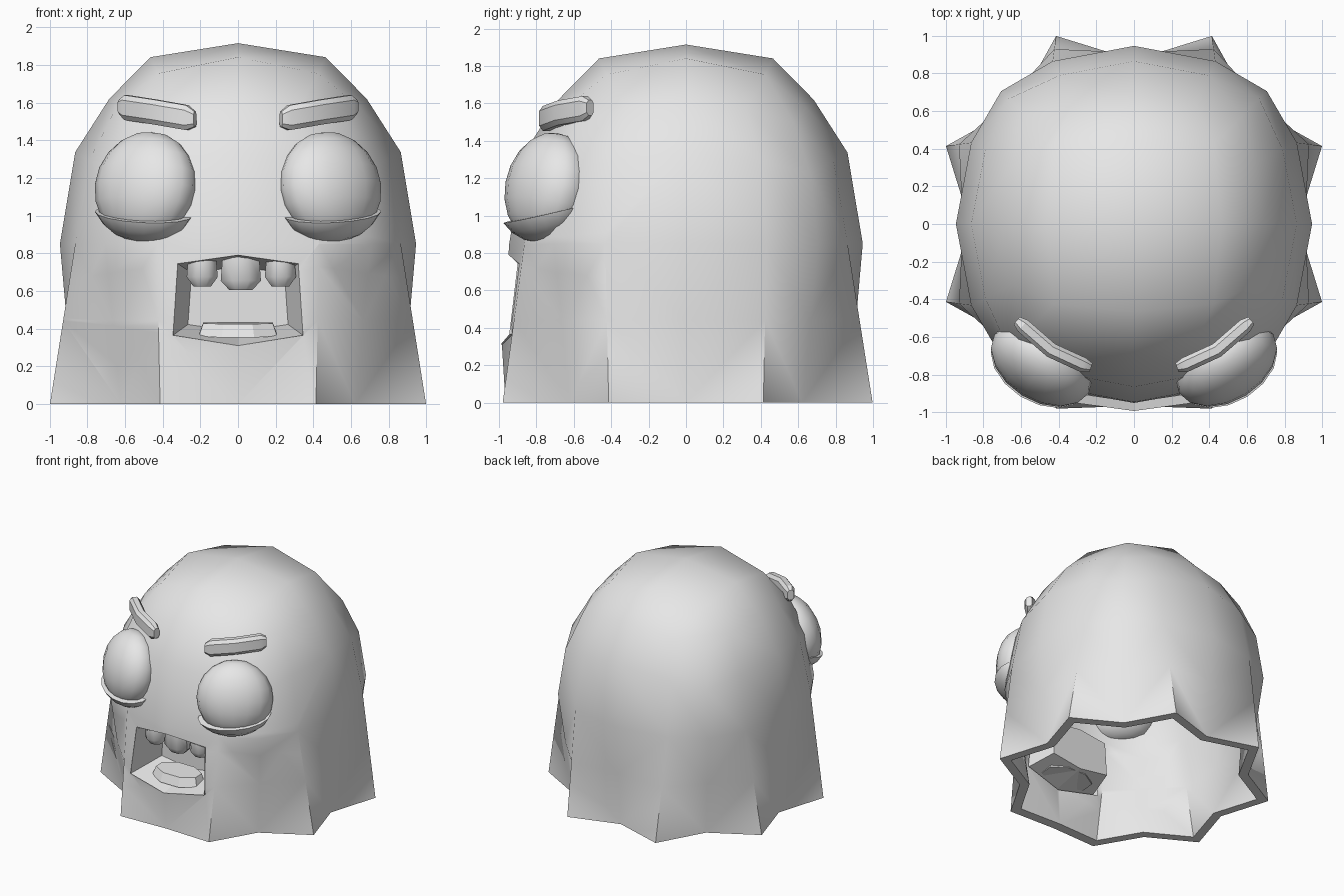
import bpy, bmesh, math
from mathutils import Matrix, Vector

if "Cube" in bpy.data.objects:
    bpy.data.objects.remove(bpy.data.objects["Cube"])

grey = bpy.data.materials.new("plain_grey")
grey.diffuse_color = (0.8, 0.8, 0.8, 1)
grey.use_nodes = True
grey.node_tree.nodes["Principled BSDF"].inputs["Base Color"].default_value = grey.diffuse_color


def finish(bm, name, angle=30, fix=True):
    if fix:
        bmesh.ops.recalc_face_normals(bm, faces=bm.faces)
    me = bpy.data.meshes.new(name)
    bm.to_mesh(me)
    bm.free()
    me.materials.append(grey)
    ob = bpy.data.objects.new(name, me)
    bpy.context.collection.objects.link(ob)
    bpy.ops.object.select_all(action='DESELECT')
    ob.select_set(True)
    bpy.context.view_layer.objects.active = ob
    bpy.ops.object.shade_smooth_by_angle(angle=math.radians(angle))
    return ob


def loft(rings, cap_start=True, cap_end=True):
    bm = bmesh.new()
    vs = [[bm.verts.new(p) for p in r] for r in rings]
    n = len(vs[0])
    for a, b in zip(vs, vs[1:]):
        for i in range(n):
            j = (i + 1) % n
            bm.faces.new((a[i], a[j], b[j], b[i]))
    if cap_start:
        bm.faces.new(vs[0][::-1])
    if cap_end:
        bm.faces.new(vs[-1])
    return bm


def mirror(bm, side):
    bm.transform(Matrix.Diagonal((side, 1, 1, 1)))


# --- body: rounded cube dome with a scalloped, flared hem ---
Z0 = 0.85


def sector(co):
    return round(math.atan2(co.y, co.x) / (math.pi / 8)) % 16


def hem_point(i):
    r = 1.08 if i % 2 else (0.88 if i % 4 else 0.87)
    if i == 12:
        r = 0.965
    a = i * math.pi / 8
    return Vector((r * math.cos(a), max(r * math.sin(a), -0.98), 0))


bm = bmesh.new()
bmesh.ops.create_cube(bm, size=2)
bmesh.ops.subdivide_edges(bm, edges=bm.edges[:], cuts=3, use_grid_fill=True)
bmesh.ops.delete(bm, geom=[v for v in bm.verts if v.co.z < -0.01], context='VERTS')
for v in bm.verts:
    corner = sum(abs(c) > 0.9 for c in v.co) + (min(abs(v.co.x), abs(v.co.y)) > 0.9)
    d = v.co.normalized()
    k = 1.0 if max(abs(c) for c in d) > 0.99 else (1.055 if corner >= 3 else 1.022)
    kxy = 1.1 if 0.8 < d.z < 0.99 else k
    v.co = Vector((d.x * 0.945 * kxy, d.y * 0.945 * kxy,
                   Z0 + d.z * 1.065 * (1.04 if kxy > k else k)))
for t in (0.48, 1.0):
    rim = [e for e in bm.edges if e.is_boundary]
    new = bmesh.ops.extrude_edge_only(bm, edges=rim)["geom"]
    for v in [g for g in new if isinstance(g, bmesh.types.BMVert)]:
        i = sector(v.co)
        v.co = v.co.lerp(hem_point(i), t)
        if i == 12 and t < 1:                      # chin bulge
            v.co = Vector((0, -0.985, 0.32))
    # split skirt quads from the ridge top down to the valley
    for f in {f for g in new if isinstance(g, bmesh.types.BMEdge) for f in g.link_faces}:
        if len(f.verts) == 4:
            zmid = f.calc_center_median().z
            top = [v for v in f.verts if v.co.z > zmid and sector(v.co) % 2]
            low = [v for v in f.verts if v.co.z < zmid and sector(v.co) % 2 == 0]
            if top and low:
                bmesh.ops.connect_verts(bm, verts=[top[0], low[0]])
# inner wall of the shell, joined at the hem
hem = [(e.verts[0], e.verts[1]) for e in bm.edges if e.is_boundary]
outer = bm.verts[:]
inner = {v: bm.verts.new((v.co.x * 0.915, v.co.y * 0.915, v.co.z * 0.96)) for v in outer}
for f in bm.faces[:]:
    bm.faces.new([inner[v] for v in reversed(f.verts)])
for a, b in hem:
    bm.faces.new((a, b, inner[b], inner[a]))
bmesh.ops.recalc_face_normals(bm, faces=bm.faces)

# --- mouth opening sliced out of the front of the shell ---
MOUTH = [(-0.32, -0.9, 0.745), (0, -0.945, 0.79), (0.32, -0.9, 0.745),
         (0.345, -0.945, 0.365), (0, -0.992, 0.31), (-0.345, -0.945, 0.365)]
planes = []


def inside_faces():
    res = []
    for f in bm.faces:
        c = f.calc_center_median()
        if c.y < -0.5 and c.z > 0.02 and all((c - p).dot(n) < 0 for p, n in planes):
            res.append(f)
    return res


for a, b in zip(MOUTH, MOUTH[1:] + MOUTH[:1]):
    faces = inside_faces()
    p = Vector((a[0], 0, a[2]))
    n = Vector((a[2] - b[2], 0, b[0] - a[0])).normalized()  # points out of the mouth
    edges = list({e for f in faces for e in f.edges})
    verts = list({v for f in faces for v in f.verts})
    bmesh.ops.bisect_plane(bm, geom=verts + edges + faces, dist=0.0001,
                           plane_co=p, plane_no=n)
    planes.append((p, n))
bmesh.ops.delete(bm, geom=inside_faces(), context='FACES')
finish(bm, "body", 55, fix=False)

# --- mouth pocket, faces looking into the mouth ---
back = [(x * 0.77, -0.64, 0.57 + (z - 0.57) * 0.72) for x, _, z in MOUTH]
pocket = loft([MOUTH, back], cap_start=False)
pocket.normal_update()
mid = Vector((0, -0.8, 0.56))
bad = [f for f in pocket.faces if f.normal.dot(mid - f.calc_center_median()) < 0]
bmesh.ops.reverse_faces(pocket, faces=bad)
finish(pocket, "mouth_pocket", 5, fix=False)


def flat_ring(cx, cy, z, rx, ry, n, slope=0):
    pts = []
    for i in range(n):
        a = (i + 0.5) * 2 * math.pi / n
        y = ry * math.sin(a)
        pts.append((cx + rx * math.cos(a), cy + y, z + slope * y))
    return pts


# --- teeth: faceted pegs hanging from the upper lip ---
for name, x, r, top, low in (("left_tooth", -0.19, 0.085, 0.77, 0.625),
                             ("middle_tooth", 0.015, 0.11, 0.79, 0.605),
                             ("right_tooth", 0.225, 0.085, 0.77, 0.625)):
    y = -0.82
    finish(loft([flat_ring(x, y, top, r * 0.95, 0.085, 8),
                 flat_ring(x, y, low + 0.05, r * 1.05, 0.09, 8),
                 flat_ring(x, y, low, r * 0.6, 0.05, 8)]), name, 46)

# --- tongue: tapered slab on the pocket floor ---
finish(loft([flat_ring(0, -0.8, 0.365, 0.225, 0.13, 8, 0.1),
             flat_ring(0, -0.79, 0.43, 0.2, 0.11, 8, 0.05)]), "tongue", 20)

# --- eyes, lower lids and brows on both sides ---
R = Matrix.Rotation
rad = math.radians
BROW = [(0.622, -0.512, 1.577, 0.62), (0.59, -0.54, 1.573, 1), (0.44, -0.67, 1.55, 1),
        (0.27, -0.748, 1.52, 1), (0.228, -0.762, 1.512, 0.62)]
SECTION = [(-0.04, -0.04), (-0.04, 0.04), (-0.02, 0.066), (0.02, 0.066),
           (0.04, 0.04), (0.04, -0.04), (0.02, -0.066), (-0.02, -0.066)]

for label, side in (("left", -1), ("right", 1)):
    # eyeball
    bm = bmesh.new()
    bmesh.ops.create_uvsphere(bm, u_segments=16, v_segments=10, radius=1)
    bm.transform(Matrix.Translation((0.49, -0.742, 1.152)) @ R(rad(32), 4, 'Z')
                 @ R(rad(-12), 4, 'X') @ Matrix.Diagonal((0.295, 0.192, 0.297, 1)))
    mirror(bm, side)
    finish(bm, label + "_eye", 40)

    # lower lid: shallow bowl with a flat rim
    bm = bmesh.new()
    bmesh.ops.create_uvsphere(bm, u_segments=16, v_segments=10, radius=1)
    bmesh.ops.bisect_plane(bm, geom=bm.verts[:] + bm.edges[:] + bm.faces[:],
                           plane_co=(0, 0, -0.3), plane_no=(0, 0, 1), clear_outer=True)
    bmesh.ops.holes_fill(bm, edges=[e for e in bm.edges if e.is_boundary], sides=0)
    bm.transform(Matrix.Translation((0.5, -0.76, 1.01)) @ R(rad(32), 4, 'Z')
                 @ R(rad(-6), 4, 'Y') @ R(rad(12), 4, 'X')
                 @ Matrix.Diagonal((0.298, 0.2, 0.217, 1))
                 @ Matrix.Translation((0, 0, 0.3)))
    mirror(bm, side)
    finish(bm, label + "_lower_lid", 40)

    # brow: chamfered bar following the forehead
    rings = []
    for i, (x, y, z, k) in enumerate(BROW):
        a, b = BROW[max(i - 1, 0)], BROW[min(i + 1, 4)]
        t = Vector((b[0] - a[0], b[1] - a[1], 0)).normalized()
        rings.append([(x - t.y * u * k, y + t.x * u * k, z + w * k) for u, w in SECTION])
    bm = loft(rings)
    mirror(bm, side)
    finish(bm, label + "_brow", 30)
